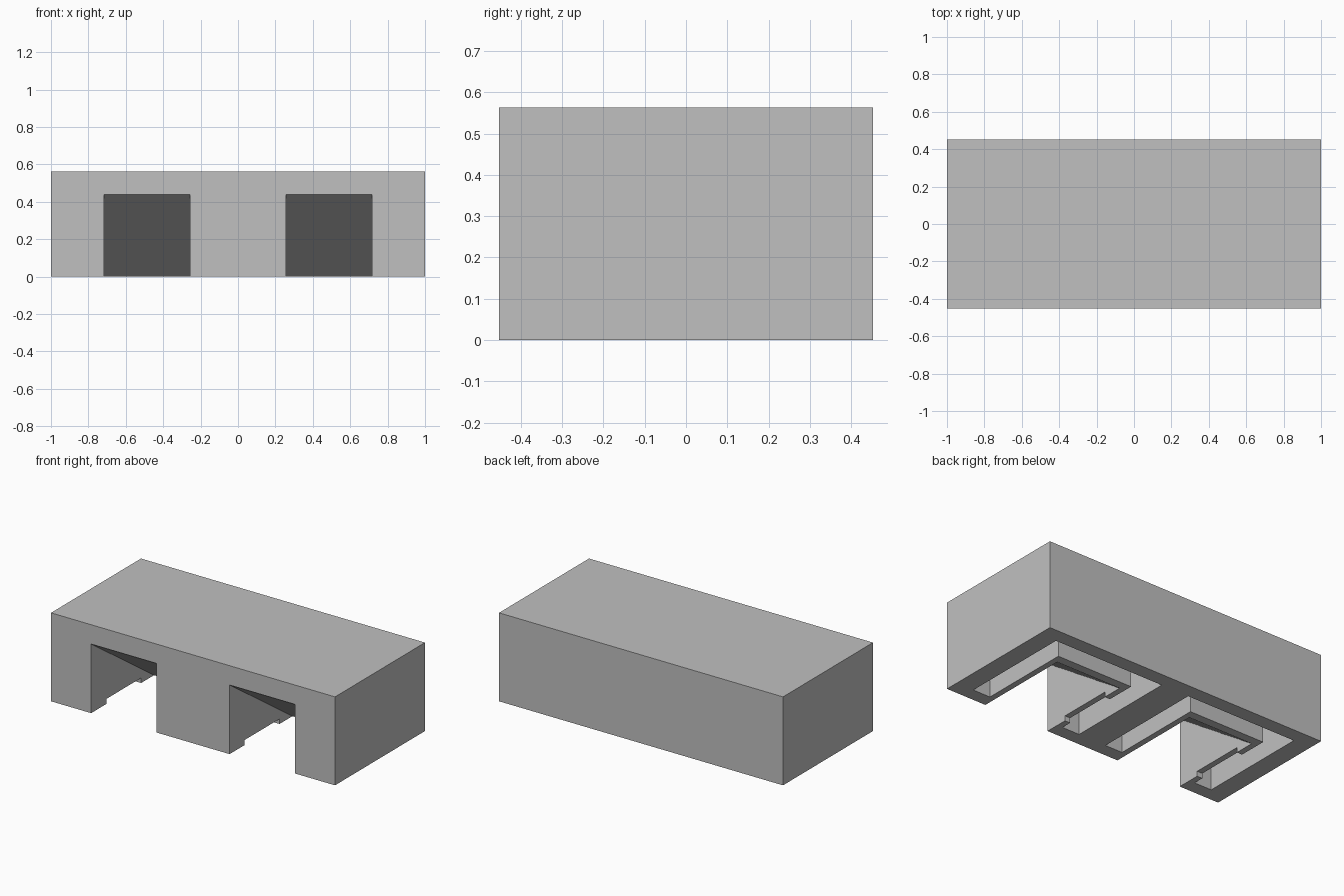
import bpy
import bmesh
from mathutils import Vector

if "Cube" in bpy.data.objects:
    bpy.data.objects.remove(bpy.data.objects["Cube"], do_unlink=True)

LENGTH, DEPTH, HEIGHT = 2.0, 0.905, 0.563
BAY_X = 0.4875          # centre of each doorway bay
DOOR_HALF = 0.23
DOOR_HEIGHT = 0.44
RAMP_END = 0.18
GROOVE_TOP = 0.30

grey = bpy.data.materials.new("plain_grey")
grey.use_nodes = True
color = (0.527, 0.527, 0.527, 1.0)
grey.diffuse_color = color
grey.node_tree.nodes["Principled BSDF"].inputs["Base Color"].default_value = color


def prism(name, points, direction):
    """Extrude a closed planar outline into a solid."""
    bm = bmesh.new()
    base = bm.faces.new([bm.verts.new(p) for p in points])
    grown = bmesh.ops.extrude_face_region(bm, geom=[base])["geom"]
    verts = [g for g in grown if isinstance(g, bmesh.types.BMVert)]
    bmesh.ops.translate(bm, verts=verts, vec=Vector(direction))
    bmesh.ops.recalc_face_normals(bm, faces=bm.faces)
    mesh = bpy.data.meshes.new(name)
    bm.to_mesh(mesh)
    bm.free()
    mesh.materials.append(grey)
    obj = bpy.data.objects.new(name, mesh)
    bpy.context.collection.objects.link(obj)
    return obj


def block(name, x0, x1, y0, y1, z0, z1):
    outline = [(x0, y0, z0), (x1, y0, z0), (x1, y1, z0), (x0, y1, z0)]
    return prism(name, outline, (0, 0, z1 - z0))


def cut(target, cutter):
    """Subtract a cutter, then discard it."""
    cutter.hide_render = True
    mod = target.modifiers.new(cutter.name, 'BOOLEAN')
    mod.operation = 'DIFFERENCE'
    mod.solver = 'EXACT'
    mod.object = cutter
    bpy.context.view_layer.objects.active = target
    bpy.ops.object.modifier_apply(modifier=mod.name)
    bpy.data.objects.remove(cutter, do_unlink=True)


# Main solid block
body = block("body_block", -LENGTH / 2, LENGTH / 2,
             -DEPTH / 2, DEPTH / 2, 0, HEIGHT)

slope = DOOR_HEIGHT / (RAMP_END + DEPTH / 2)


def ramp_z(y):
    return (RAMP_END - y) * slope


for cx in (-BAY_X, BAY_X):
    # Doorway with a ceiling sloping down to the back
    front, back = -0.5, 0.25
    x = cx - DOOR_HALF
    wedge = [(x, front, ramp_z(back)), (x, front, ramp_z(front)),
             (x, back, ramp_z(back))]
    cut(body, prism("doorway_cutter", wedge, (2 * DOOR_HALF, 0, 0)))

    # U-shaped groove under the block, around the doorway
    outer, inner = 0.39, 0.268
    y_front, y_inner, y_back = -0.367, 0.235, 0.36
    u_shape = [(-outer, y_front), (-inner, y_front), (-inner, y_inner),
               (inner, y_inner), (inner, y_front), (outer, y_front),
               (outer, y_back), (-outer, y_back)]
    outline = [(cx + px, py, -0.1) for px, py in u_shape]
    cut(body, prism("groove_cutter", outline, (0, 0, GROOVE_TOP + 0.1)))

    # Low notch through the thin wall between doorway and groove
    cut(body, block("notch_cutter", cx - 0.3, cx - 0.2, -0.30, 0.05, -0.1, 0.032))
